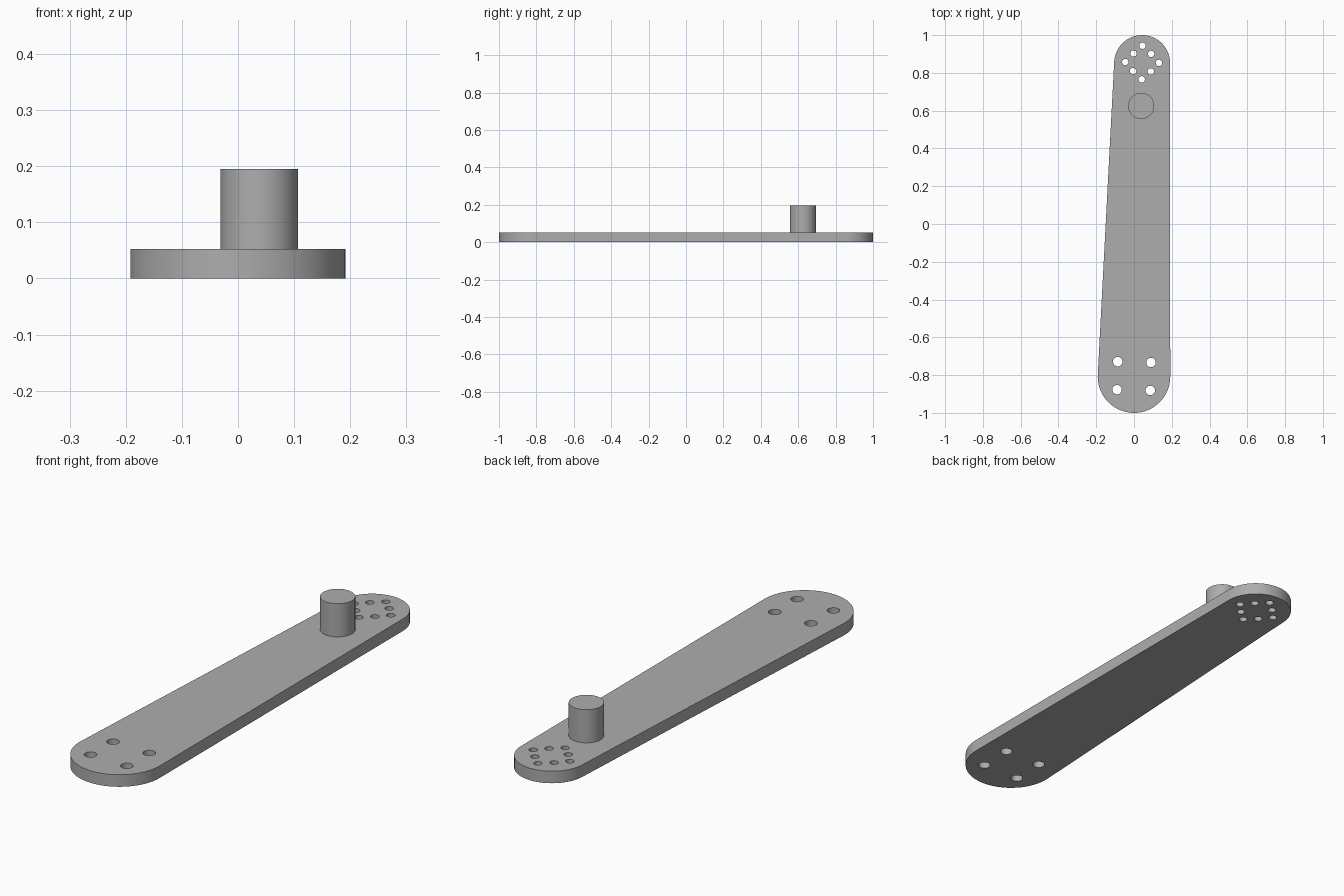
import bpy, bmesh, math
from mathutils import Vector, Matrix

if "Cube" in bpy.data.objects:
    bpy.data.objects.remove(bpy.data.objects["Cube"])

THICK = 0.052
PIN_TOP = 0.195
TILT = math.radians(-1.4)

grey = bpy.data.materials.new("plain grey")
grey.use_nodes = True
colour = (0.42, 0.42, 0.42, 1)
grey.diffuse_color = colour
grey.node_tree.nodes["Principled BSDF"].inputs["Base Color"].default_value = colour


def arc(centre, radius, start, end, steps):
    """Points along a circular arc, both ends included."""
    angles = [start + (end - start) * i / steps for i in range(steps + 1)]
    return [centre + radius * Vector((math.cos(a), math.sin(a))) for a in angles]


def prism(name, outline, bottom, top):
    """Extrude a flat outline between two heights."""
    bm = bmesh.new()
    face = bm.faces.new([bm.verts.new((p.x, p.y, bottom)) for p in outline])
    ext = bmesh.ops.extrude_face_region(bm, geom=[face])
    verts = [g for g in ext["geom"] if isinstance(g, bmesh.types.BMVert)]
    bmesh.ops.translate(bm, verts=verts, vec=(0, 0, top - bottom))
    bmesh.ops.recalc_face_normals(bm, faces=bm.faces)
    mesh = bpy.data.meshes.new(name)
    bm.to_mesh(mesh)
    bm.free()
    mesh.materials.append(grey)
    obj = bpy.data.objects.new(name, mesh)
    bpy.context.collection.objects.link(obj)
    return obj


def cylinder(name, centre, radius, bottom, top, sides):
    return prism(name, arc(centre, radius, 0, math.tau, sides)[:-1], bottom, top)


def select_only(obj):
    bpy.ops.object.select_all(action='DESELECT')
    obj.select_set(True)
    bpy.context.view_layer.objects.active = obj


# Tapered arm: two round ends joined by their outer tangents
wide, wide_r = Vector((0, -0.808)), 0.192
narrow, narrow_r = Vector((0.043, 0.852)), 0.148
axis = narrow - wide
theta = math.atan2(axis.y, axis.x)
phi = math.acos((wide_r - narrow_r) / axis.length)
outline = arc(narrow, narrow_r, theta - phi, theta + phi, 48)
outline += arc(wide, wide_r, theta + phi, theta - phi + math.tau, 48)
arm = prism("arm_plate", outline, 0, THICK)

# Hole positions: four at the wide end, a square of eight at the narrow end
turn = Matrix.Rotation(TILT, 2)
holes = [(Vector((0, -0.805)) + turn @ Vector((sx * 0.088, sy * 0.074)), 0.025)
         for sx in (-1, 1) for sy in (-1, 1)]
for i in range(8):
    reach = 0.066 if i % 2 else 0.089
    a = i * math.pi / 4 + TILT
    holes.append((Vector((0.043, 0.855)) + reach * Vector((math.cos(a), math.sin(a))), 0.017))

# Drill the holes
for centre, radius in holes:
    cutter = cylinder("hole_cutter", centre, radius, -0.05, THICK + 0.05, 24)
    cutter.hide_render = True
    mod = arm.modifiers.new("hole", 'BOOLEAN')
    mod.operation = 'DIFFERENCE'
    mod.solver = 'EXACT'
    mod.object = cutter
    select_only(arm)
    bpy.ops.object.modifier_apply(modifier=mod.name)
    bpy.data.objects.remove(cutter)

# Upright pin near the narrow end
pin = cylinder("pin", Vector((0.038, 0.625)), 0.069, THICK, PIN_TOP, 64)

for obj in (arm, pin):
    select_only(obj)
    bpy.ops.object.shade_smooth_by_angle(angle=math.radians(30))
